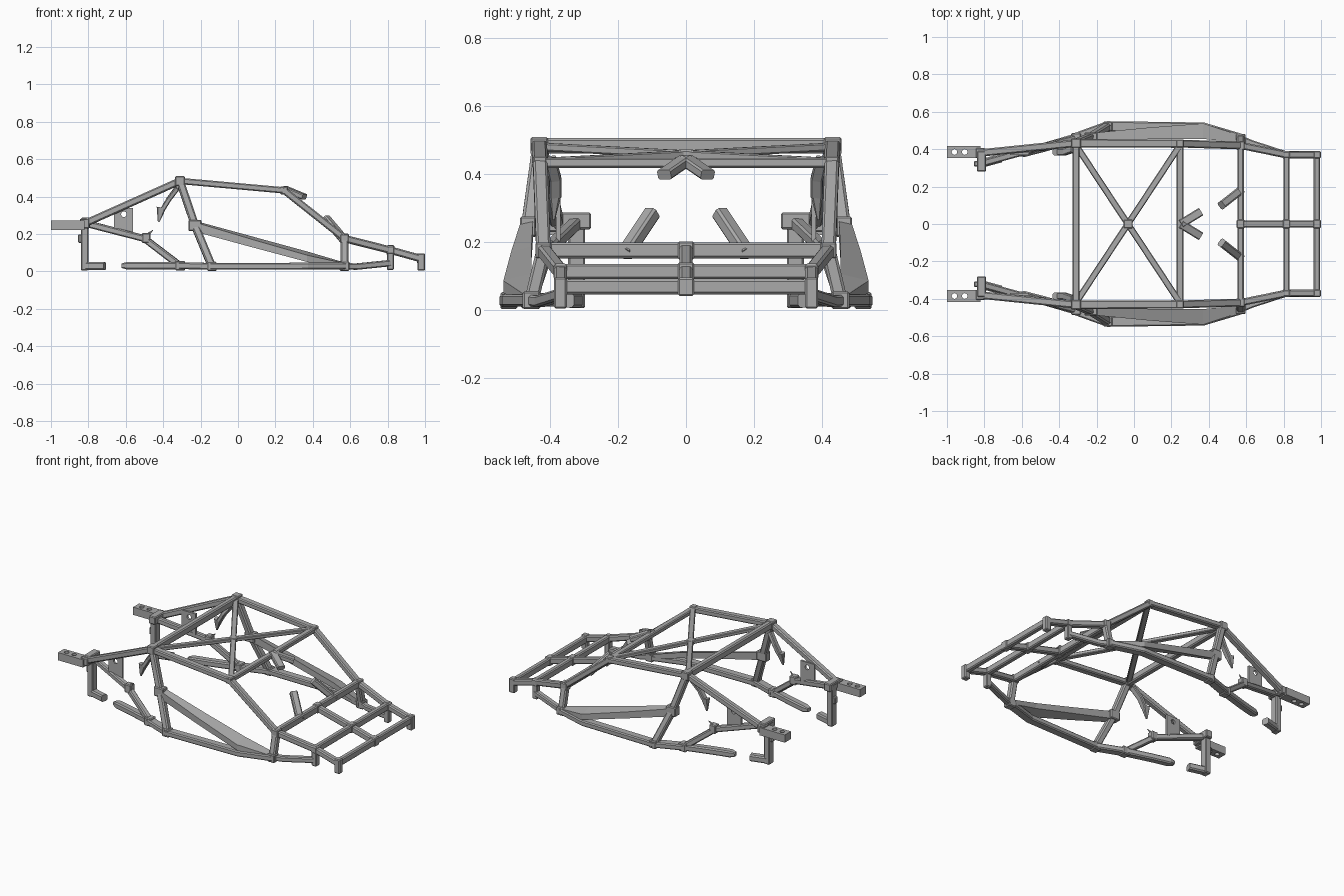
import bpy, bmesh
from mathutils import Vector, Matrix

if "Cube" in bpy.data.objects:
    bpy.data.objects.remove(bpy.data.objects["Cube"], do_unlink=True)

GREY = (0.4, 0.4, 0.4, 1)
steel = bpy.data.materials.new("steel grey")
steel.use_nodes = True
steel.diffuse_color = GREY
steel.node_tree.nodes["Principled BSDF"].inputs["Base Color"].default_value = GREY


def finish(name, bm, mirror):
    """Turn a bmesh into a flat shaded object, copied across y if wanted."""
    if mirror:
        geo = bmesh.ops.duplicate(bm, geom=bm.verts[:] + bm.edges[:] + bm.faces[:])["geom"]
        for v in geo:
            if isinstance(v, bmesh.types.BMVert):
                v.co.y = -v.co.y
    bm.normal_update()
    bmesh.ops.recalc_face_normals(bm, faces=bm.faces)
    me = bpy.data.meshes.new(name)
    bm.to_mesh(me)
    bm.free()
    me.materials.append(steel)
    ob = bpy.data.objects.new(name, me)
    bpy.context.collection.objects.link(ob)
    return ob


def skin(name, rings, mirror):
    """Join equal rings of points into a closed solid."""
    bm = bmesh.new()
    rings = [[bm.verts.new(p) for p in r] for r in rings]
    for r, q in zip(rings, rings[1:]):
        for k in range(len(r)):
            bm.faces.new((r[k], r[k - 1], q[k - 1], q[k]))
    bm.faces.new(rings[0])
    bm.faces.new(rings[-1])
    return finish(name, bm, mirror)


def tube(name, path, w=0.04, h=0.04, mirror=True, tip=1.0):
    """Sweep a chamfered rectangle along a path; tip scales the last ring."""
    pts = [Vector(p) for p in path]
    run = (pts[-1] - pts[0]).normalized()
    up = Vector((1, 0, 0)) if abs(run.z) > 0.8 else Vector((0, 0, 1))
    a, b, c = w / 2, h / 2, min(w, h) * 0.18
    prof = [(a, b - c), (a - c, b), (c - a, b), (-a, b - c),
            (-a, c - b), (c - a, -b), (a - c, -b), (a, c - b)]
    rings = []
    for i, p in enumerate(pts):
        t = Vector()
        if i > 0:
            t += (p - pts[i - 1]).normalized()
        if i < len(pts) - 1:
            t += (pts[i + 1] - p).normalized()
        t.normalize()
        side = t.cross(up).normalized()
        n = side.cross(t)
        s = tip if i == len(pts) - 1 else 1.0
        rings.append([p + (side * u + n * v) * s for u, v in prof])
    return skin(name, rings, mirror)


def box(name, centre, size, mirror=True, bevel=0.005):
    bm = bmesh.new()
    bmesh.ops.create_cube(bm, size=1)
    for v in bm.verts:
        v.co = Vector(centre) + Vector(x * s for x, s in zip(v.co, size))
    if bevel:
        bmesh.ops.bevel(bm, geom=bm.edges[:], offset=bevel, segments=1, affect='EDGES')
    return finish(name, bm, mirror)


def drill(ob, centre, radius, axis):
    """Cut a round hole on both sides along the given axis."""
    bm = bmesh.new()
    rot = Matrix.Rotation(1.5707963, 4, 'X') if axis == 'Y' else Matrix()
    bmesh.ops.create_cone(bm, cap_ends=True, segments=16, radius1=radius, radius2=radius,
                          depth=0.12, matrix=Matrix.Translation(centre) @ rot)
    cutter = finish("hole_cutter", bm, True)
    cutter.hide_render = True
    mod = ob.modifiers.new("hole", 'BOOLEAN')
    mod.operation = 'DIFFERENCE'
    mod.object = cutter
    dg = bpy.context.evaluated_depsgraph_get()
    me = bpy.data.meshes.new_from_object(ob.evaluated_get(dg))
    ob.modifiers.clear()
    ob.data = me
    bpy.data.objects.remove(cutter, do_unlink=True)


# Main joints on the left side
roof_rear = (-0.31, 0.432, 0.483)
roof_front = (0.245, 0.43, 0.433)
cowl = (0.57, 0.42, 0.175)
belt = (-0.23, 0.465, 0.245)
sill_rear = (-0.14, 0.522, 0.027)
sill_bend = (0.37, 0.515, 0.028)
sill_front = (0.57, 0.455, 0.028)
floor_rear = (-0.31, 0.46, 0.03)
tail = (-0.82, 0.38, 0.255)
nose_mid = (0.815, 0.37, 0.113)
nose_tip = (0.978, 0.37, 0.068)

# Cabin frame
tube("roof_rail", [roof_rear, roof_front], 0.045, 0.034)
tube("windscreen_pillar", [roof_front, cowl], 0.042, 0.036)
tube("door_pillar", [roof_rear, belt, sill_rear], 0.042, 0.042)
tube("front_post", [cowl, sill_front], 0.042, 0.042)
tube("sill", [floor_rear, sill_rear, sill_bend, sill_front], 0.056, 0.036)

# Wide door bar that leans outward towards its middle
rings = []
for x, y_in, z_in, y_out, z_out, t in [(-0.23, 0.45, 0.27, 0.486, 0.262, 0.05),
                                       (0.07, 0.455, 0.188, 0.515, 0.172, 0.042),
                                       (0.37, 0.455, 0.106, 0.538, 0.086, 0.036),
                                       (0.56, 0.435, 0.05, 0.476, 0.045, 0.03)]:
    rings.append([(x, y_in, z_in), (x, y_out, z_out), (x, y_out, z_out - t), (x, y_in, z_in - t)])
skin("door_bar", rings, True)

# Joint blocks
for name, p, s in [("roof_rear_joint", roof_rear, 0.052), ("roof_front_joint", roof_front, 0.042),
                   ("cowl_joint", cowl, 0.048), ("sill_rear_joint", sill_rear, 0.05),
                   ("sill_front_joint", sill_front, 0.052), ("floor_rear_joint", floor_rear, 0.052),
                   ("tail_joint", tail, 0.052), ("nose_joint", nose_mid, 0.042)]:
    box(name, p, (s, s, s))
box("belt_joint", belt, (0.07, 0.048, 0.06))

# Roof cross bars and diagonal brace
for name, p, w, h in [("roof_rear_bar", roof_rear, 0.038, 0.046), ("roof_front_bar", roof_front, 0.038, 0.03),
                      ("cowl_bar", cowl, 0.034, 0.046), ("nose_mid_bar", nose_mid, 0.034, 0.044),
                      ("nose_tip_bar", nose_tip, 0.034, 0.044)]:
    tube(name, [(p[0], -p[1], p[2]), p], w, h, mirror=False)
tube("roof_diagonal", [(-0.31, -0.42, 0.48), (0.245, 0.42, 0.436)], 0.034, 0.024)
box("diagonal_joint", (-0.032, 0, 0.458), (0.05, 0.05, 0.028), mirror=False)

# Nose frame
tube("nose_rail", [cowl, nose_mid, nose_tip], 0.038, 0.038)
tube("nose_centre_rail", [(p[0], 0, p[2]) for p in (cowl, nose_mid, nose_tip)], 0.038, 0.04, mirror=False)
for p in (cowl, nose_mid, nose_tip):
    box("centre_joint", (p[0], 0, p[2]), (0.042, 0.048, 0.054), mirror=False)
tube("nose_lower_rail", [sill_front, (0.63, 0.43, 0.025), (0.815, 0.37, 0.044)], 0.036, 0.034)
box("nose_post", (0.815, 0.37, 0.072), (0.036, 0.036, 0.13))
box("nose_end_post", (0.98, 0.37, 0.05), (0.04, 0.038, 0.092))

# Dash supports and mirror mount
tube("dash_support", [(0.57, 0.18, 0.165), (0.468, 0.1, 0.285)], 0.044, 0.04)
tube("mirror_mount", [(0.25, 0.0, 0.442), (0.355, 0.064, 0.398)], 0.046, 0.03)

# Rear frame
tube("rear_stay", [roof_rear, tail], 0.04, 0.038)
tube("rear_upper_rail", [(-0.81, 0.325, 0.255), (-0.5, 0.41, 0.175), floor_rear], 0.036, 0.036)
box("rail_bend_joint", (-0.49, 0.412, 0.178), (0.045, 0.044, 0.055))
tube("rail_spike", [(-0.49, 0.41, 0.19), (-0.455, 0.42, 0.22)], 0.016, 0.02, tip=0.15)
tube("rear_lower_rail", [floor_rear, (-0.48, 0.41, 0.03), (-0.59, 0.382, 0.03), (-0.62, 0.376, 0.03)],
     0.048, 0.04, tip=0.6)
box("tail_cross_block", (-0.815, 0.335, 0.262), (0.048, 0.11, 0.05))
box("tail_post", (-0.82, 0.322, 0.14), (0.04, 0.05, 0.27))
box("tail_post_clip", (-0.835, 0.322, 0.175), (0.04, 0.03, 0.045))
tube("tail_foot", [(-0.83, 0.32, 0.028), (-0.712, 0.352, 0.028)], 0.046, 0.042)

# Drilled bumper brackets
bracket = box("bumper_bracket", (-0.91, 0.385, 0.246), (0.18, 0.062, 0.05), bevel=0)
for x in (-0.96, -0.905):
    drill(bracket, (x, 0.385, 0.246), 0.015, 'Z')

# Drilled suspension plates
plate = box("suspension_plate", (-0.612, 0.376, 0.27), (0.1, 0.014, 0.135), bevel=0)
drill(plate, (-0.61, 0.376, 0.305), 0.015, 'Y')

# Hanging belt mounts
tube("belt_mount_arm", [(-0.325, 0.4, 0.445), (-0.37, 0.385, 0.385), (-0.4, 0.385, 0.335)], 0.036, 0.026)
tube("belt_mount_tip", [(-0.41, 0.385, 0.34), (-0.424, 0.39, 0.265)], 0.036, 0.05, tip=0.2)
